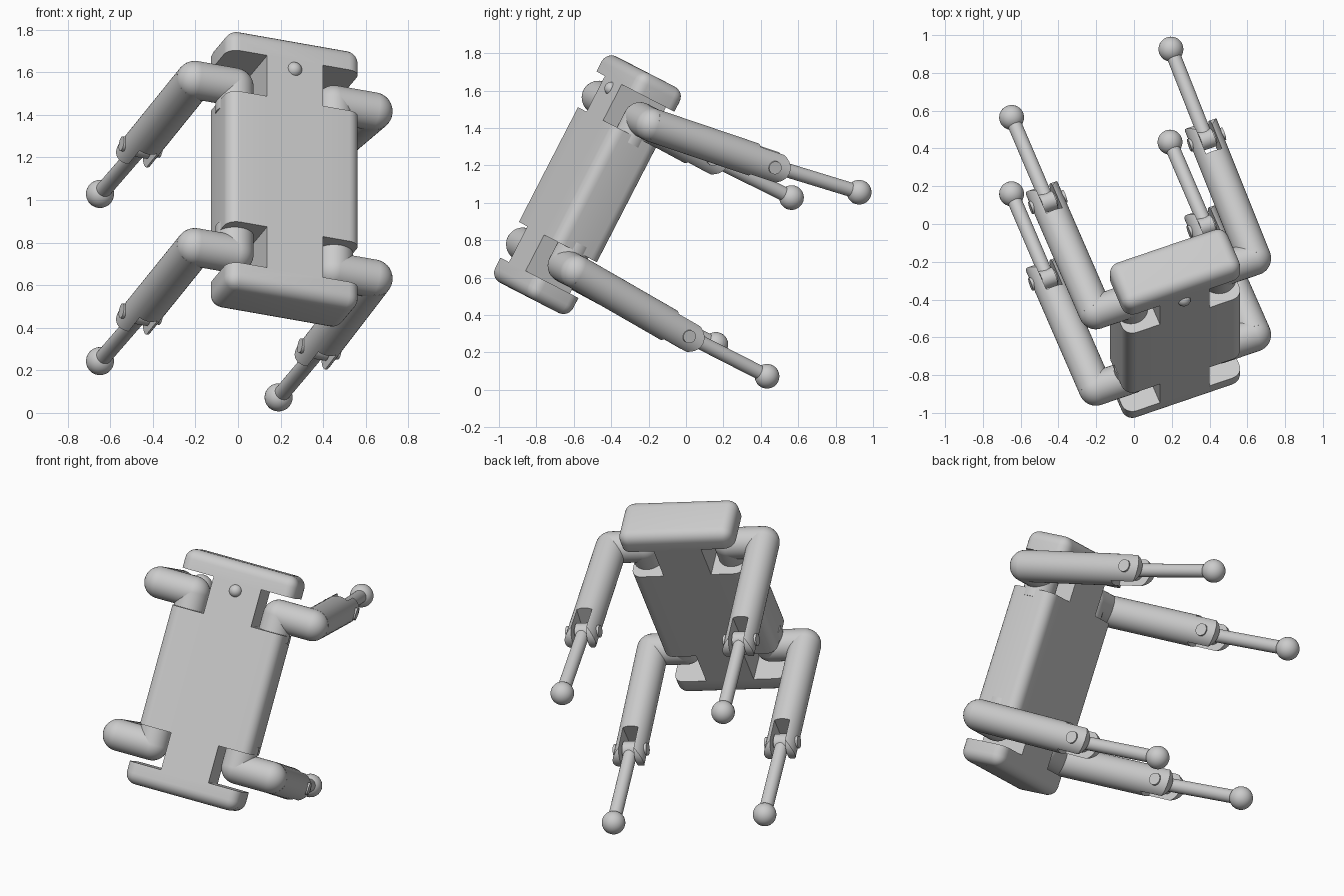
import bpy, bmesh, math
from mathutils import Matrix, Vector

if "Cube" in bpy.data.objects:
    bpy.data.objects.remove(bpy.data.objects["Cube"])

# Single plain grey
grey = bpy.data.materials.new("light_grey")
grey.use_nodes = True
COLOUR = (0.6, 0.6, 0.6, 1)
grey.diffuse_color = COLOUR
grey.node_tree.nodes["Principled BSDF"].inputs["Base Color"].default_value = COLOUR

# Body frame: x across, y along the spine, z out of the back
spine = Vector((0, 0.458, 0.889)).normalized()
across = Vector((0.933, 0.318, -0.164))
across = (across - across.dot(spine) * spine).normalized()
FRAME = Matrix((across, spine, across.cross(spine))).transposed().to_4x4()
FRAME.translation = (0.217, -0.527, 1.097)


def make(name, bm, matrix):
    bmesh.ops.recalc_face_normals(bm, faces=bm.faces)
    mesh = bpy.data.meshes.new(name)
    bm.to_mesh(mesh)
    bm.free()
    mesh.materials.append(grey)
    ob = bpy.data.objects.new(name, mesh)
    bpy.context.collection.objects.link(ob)
    ob.matrix_world = matrix
    return ob


def select(ob):
    bpy.ops.object.select_all(action='DESELECT')
    ob.select_set(True)
    bpy.context.view_layer.objects.active = ob


def smooth(ob):
    select(ob)
    bpy.ops.object.shade_smooth_by_angle(angle=math.radians(35))


def box(bm, size, centre=(0, 0, 0)):
    m = Matrix.Translation(centre) @ Matrix.Diagonal((*size, 1))
    bmesh.ops.create_cube(bm, size=1, matrix=m)


def ball(name, radius, centre, matrix):
    bm = bmesh.new()
    bmesh.ops.create_uvsphere(bm, u_segments=32, v_segments=16, radius=radius,
                              matrix=Matrix.Translation(centre))
    smooth(make(name, bm, matrix))


def rod(name, radius, a, b, matrix):
    a, b = Vector(a), Vector(b)
    turn = (b - a).to_track_quat('Z', 'Y').to_matrix().to_4x4()
    bm = bmesh.new()
    bmesh.ops.create_cone(bm, cap_ends=True, segments=32, radius1=radius,
                          radius2=radius, depth=(b - a).length,
                          matrix=Matrix.Translation((a + b) / 2) @ turn)
    smooth(make(name, bm, matrix))


def cut(ob, bm):
    cutter = make("cutter", bm, ob.matrix_world)
    cutter.hide_render = True
    bpy.context.view_layer.update()
    mod = ob.modifiers.new("cut", 'BOOLEAN')
    mod.operation = 'DIFFERENCE'
    mod.object = cutter
    mod.solver = 'EXACT'
    select(ob)
    bpy.ops.object.modifier_apply(modifier=mod.name)
    bpy.data.objects.remove(cutter)


# Rounded body with four hip notches
bm = bmesh.new()
box(bm, (0.667, 1.36, 0.285))
bmesh.ops.bevel(bm, geom=bm.edges[:], offset=0.06, segments=6,
                profile=0.5, affect='EDGES')
body = make("body", bm, FRAME)
bm = bmesh.new()
for sx in (-1, 1):
    for sy in (-1, 1):
        box(bm, (0.4, 0.215, 1), (sx * 0.34, sy * 0.4525, 0))
cut(body, bm)
smooth(body)

# Small knob at the head end of the back
ball("back_knob", 0.037, (0, 0.515, 0.13), FRAME)

R, KNEE, SHIN = 0.09, 0.71, 0.535


def thigh(name, matrix):
    """Tube whose lower end is rounded about the knee pin and slotted."""
    n = 40
    bm = bmesh.new()
    top, low = [], []
    for i in range(n):
        t = 2 * math.pi * i / n
        x, y = R * math.sin(t), R * math.cos(t)
        top.append(bm.verts.new((x, y, 0)))
        low.append(bm.verts.new((x, y, -KNEE - abs(x))))
    bm.faces.new(top)
    for i in range(n):
        j = (i + 1) % n
        bm.faces.new((top[i], top[j], low[j], low[i]))
    for i in range(n // 2):
        ring = [low[i], low[i + 1], low[(n - i - 1) % n], low[(n - i) % n]]
        bm.faces.new(list(dict.fromkeys(ring)))
    ob = make(name, bm, matrix)
    bm = bmesh.new()
    box(bm, (0.09, 0.4, 0.3), (0, 0, -KNEE - 0.05))
    cut(ob, bm)
    smooth(ob)


# Legs: side, end, thigh pitch and shin pitch in degrees
LEGS = [("front_right", -1, 1, -1, 1), ("front_left", 1, 1, 8, 9.6),
        ("rear_right", -1, -1, -1, 1), ("rear_left", 1, -1, -2.5, 0.2)]
for name, sx, sy, hip_pitch, knee_pitch in LEGS:
    inner = (sx * 0.25, sy * 0.4415, 0)
    outer = (sx * 0.449, sy * 0.4415, 0)
    rod(name + "_hip_post", R, (sx * 0.25, sy * 0.3, 0), inner, FRAME)
    ball(name + "_hip_bend", R, inner, FRAME)
    rod(name + "_hip_arm", R, inner, outer, FRAME)
    ball(name + "_shoulder_bend", R, outer, FRAME)

    upper = FRAME @ Matrix.Translation(outer) @ Matrix.Rotation(math.radians(hip_pitch), 4, 'X')
    thigh(name + "_thigh", upper)
    rod(name + "_knee_pin", 0.035, (-0.098, 0, -KNEE), (0.098, 0, -KNEE), upper)
    bend = math.radians(knee_pitch - hip_pitch)
    lower = upper @ Matrix.Translation((0, 0, -KNEE)) @ Matrix.Rotation(bend, 4, 'X')
    rod(name + "_knuckle", 0.05, (-0.038, 0, 0), (0.038, 0, 0), lower)
    rod(name + "_shin", 0.038, (0, 0, 0), (0, 0, -SHIN), lower)
    ball(name + "_foot", 0.066, (0, 0, -SHIN), lower)
